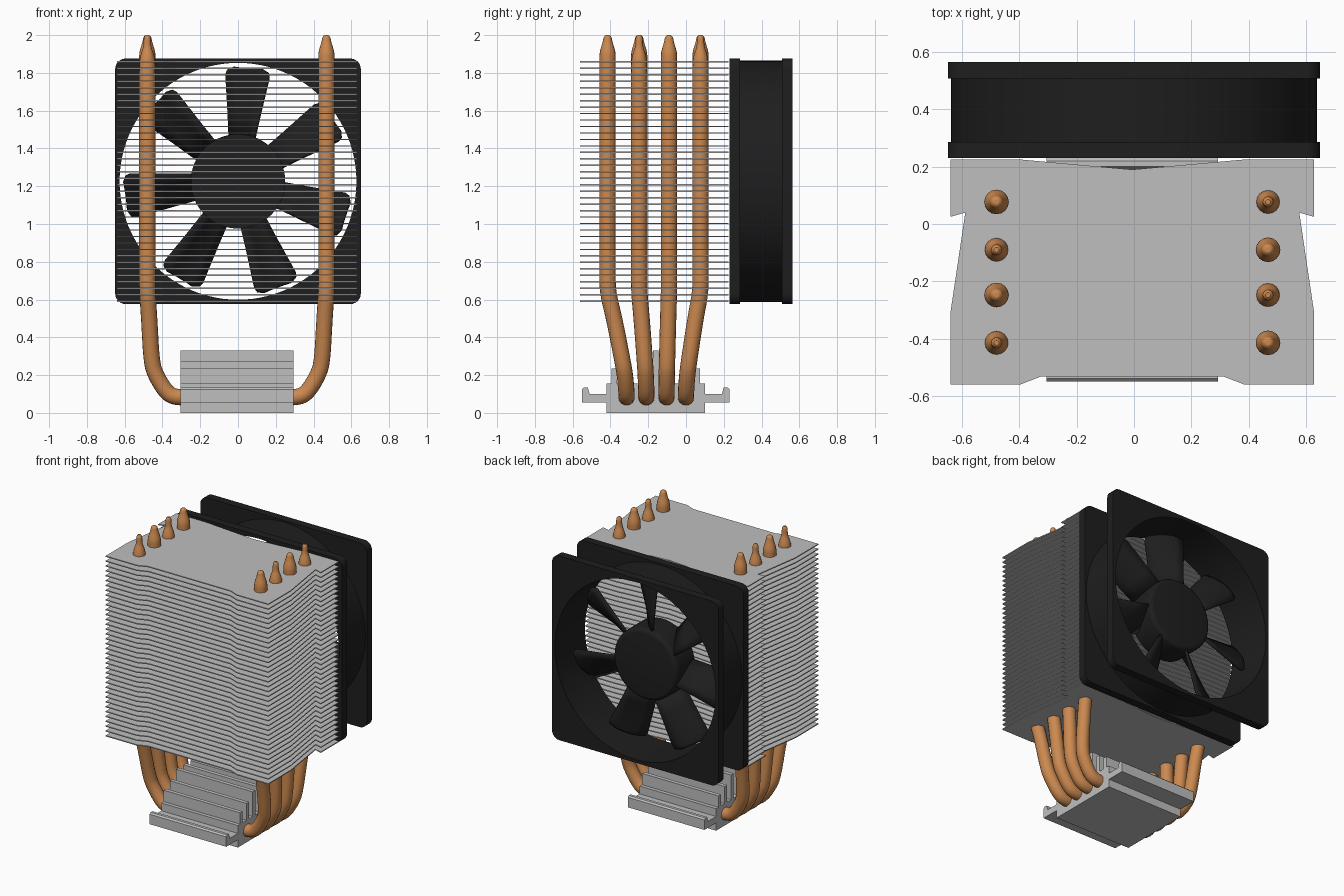
import bpy, bmesh, math
from mathutils import Matrix, Vector

if "Cube" in bpy.data.objects:
    bpy.data.objects.remove(bpy.data.objects["Cube"], do_unlink=True)


def material(name, rgb):
    m = bpy.data.materials.new(name)
    m.use_nodes = True
    m.diffuse_color = (*rgb, 1)
    m.node_tree.nodes["Principled BSDF"].inputs["Base Color"].default_value = (*rgb, 1)
    return m


ALUMINIUM = material("aluminium grey", (0.52, 0.52, 0.52))
COPPER = material("copper", (0.60, 0.25, 0.08))
BLACK = material("black plastic", (0.013, 0.013, 0.013))

MID_X = -0.006      # centre of the heat sink
FAN_Z = 1.226       # centre of the fan


def finish(bm, name, mat, smooth=False):
    bmesh.ops.recalc_face_normals(bm, faces=bm.faces)
    mesh = bpy.data.meshes.new(name)
    bm.to_mesh(mesh)
    bm.free()
    mesh.materials.append(mat)
    ob = bpy.data.objects.new(name, mesh)
    bpy.context.collection.objects.link(ob)
    if smooth:
        smooth_shade(ob)
    return ob


def smooth_shade(ob):
    bpy.ops.object.select_all(action='DESELECT')
    bpy.context.view_layer.objects.active = ob
    ob.select_set(True)
    bpy.ops.object.shade_smooth_by_angle(angle=math.radians(35))


def prism(name, mat, loops, axis, start, end, smooth=False):
    """Extrude an outline (and optional hole) along an axis."""
    bm = bmesh.new()
    edges = []
    for loop in loops:
        vs = []
        for p in loop:
            co = list(p)
            co.insert(axis, start)
            vs.append(bm.verts.new(co))
        if len(loops) == 1:
            bm.faces.new(vs)
        else:
            edges += [bm.edges.new((v, vs[i - 1])) for i, v in enumerate(vs)]
    if edges:
        bmesh.ops.triangle_fill(bm, edges=edges, use_beauty=True)
    out = bmesh.ops.extrude_face_region(bm, geom=bm.faces[:])
    move = Vector()
    move[axis] = end - start
    bmesh.ops.translate(bm, vec=move,
                        verts=[g for g in out["geom"] if isinstance(g, bmesh.types.BMVert)])
    return finish(bm, name, mat, smooth)


def circle(radius, n=96):
    return [(radius * math.cos(math.tau * i / n), FAN_Z + radius * math.sin(math.tau * i / n))
            for i in range(n)]


def rounded_square(half, r, steps=6):
    pts = []
    for q in range(4):
        mid = math.pi / 4 + q * math.pi / 2
        cx = math.copysign(half - r, math.cos(mid))
        cz = math.copysign(half - r, math.sin(mid))
        for i in range(steps + 1):
            a = (q + i / steps) * math.pi / 2
            pts.append((cx + r * math.cos(a), FAN_Z + cz + r * math.sin(a)))
    return pts


# Stack of cooling fins, half outline mirrored
half = [(0, 0.19), (0.39, 0.225), (0.635, 0.225), (0.635, 0.025), (0.583, 0.04),
        (0.635, -0.31), (0.635, -0.56), (0.39, -0.56), (0.32, -0.533)]
outline = [(MID_X + x, y) for x, y in half] + [(MID_X - x, y) for x, y in reversed(half[1:])]
fins = prism("cooling_fins", ALUMINIUM, [outline], 2, 0.588, 0.595)
FIN_COUNT = 38
arr = fins.modifiers.new("stack", 'ARRAY')
arr.count = FIN_COUNT
arr.use_relative_offset = False
arr.use_constant_offset = True
arr.constant_offset_displace = (0, 0, 1.267 / (FIN_COUNT - 1))

# Finned base block with clip ledges, half profile mirrored about its middle
BASE_Y = -0.16
right = [(0.26, 0), (0.26, 0.055), (0.39, 0.055), (0.39, 0.125), (0.38, 0.135),
         (0.36, 0.135), (0.35, 0.1), (0.26, 0.1), (0.26, 0.155)]
for y, top in ((0.22, 0.235), (0.15, 0.275), (0.08, 0.33)):
    right += [(y + 0.014, 0.155), (y + 0.014, top), (y - 0.014, top), (y - 0.014, 0.155)]
right += [(0.014, 0.155), (0.014, 0.33)]
profile = [(BASE_Y + y, z) for y, z in right] + [(BASE_Y - y, z) for y, z in reversed(right)]
prism("base_block", ALUMINIUM, [profile], 0, MID_X - 0.299, MID_X + 0.299)

# U-shaped heat pipes with crimped tips in two alternating kinds
FAT_TIP = [(2.0, 0.2), (1.995, 0.48), (1.965, 0.58), (1.91, 1), (1.87, 1)]
THIN_TIP = [(2.0, 0.2), (1.995, 0.45), (1.94, 0.45), (1.90, 0.8), (1.86, 1)]
BEND = [(0.474, 1.7, 0), (0.474, 0.75, 0), (0.474, 0.64, 0), (0.464, 0.5, 0.35),
        (0.452, 0.27, 0.8), (0.43, 0.2, 0.92), (0.375, 0.11, 1), (0.33, 0.083, 1), (0.25, 0.083, 1)]


def pipe_side(side, tip, top_y, low_y):
    pts = [(MID_X + side * 0.474, top_y, z, r) for z, r in tip]
    pts += [(MID_X + side * x, top_y + (low_y - top_y) * t, z, 1) for x, z, t in BEND]
    return pts


for i, (top_y, low_y) in enumerate(((-0.415, -0.315), (-0.248, -0.21),
                                    (-0.09, -0.103), (0.077, 0.0))):
    tips = (THIN_TIP, FAT_TIP) if i % 2 == 0 else (FAT_TIP, THIN_TIP)
    path = pipe_side(-1, tips[0], top_y, low_y) + pipe_side(1, tips[1], top_y, low_y)[::-1]
    curve = bpy.data.curves.new("heat_pipe", 'CURVE')
    curve.dimensions = '3D'
    curve.bevel_depth = 0.043
    curve.bevel_resolution = 6
    curve.use_fill_caps = True
    spline = curve.splines.new('NURBS')
    spline.points.add(len(path) - 1)
    for p, (x, y, z, r) in zip(spline.points, path):
        p.co = (x, y, z, 1)
        p.radius = r
    spline.order_u = 3
    spline.use_endpoint_u = True
    spline.resolution_u = 6
    curve.materials.append(COPPER)
    pipe = bpy.data.objects.new("heat_pipe_%d" % (i + 1), curve)
    bpy.context.collection.objects.link(pipe)
    bpy.ops.object.select_all(action='DESELECT')
    bpy.context.view_layer.objects.active = pipe
    pipe.select_set(True)
    bpy.ops.object.convert(target='MESH')
    smooth_shade(bpy.context.view_layer.objects.active)

# Fan frame: two square flanges joined by a round duct
for name, y in (("inner_fan_flange", 0.23), ("outer_fan_flange", 0.508)):
    prism(name, BLACK, [rounded_square(0.65, 0.055), circle(0.627)], 1, y, y + 0.057, True)
prism("fan_duct", BLACK, [circle(0.639), circle(0.627)], 1, 0.28, 0.515, True)

# Fan hub with a bevelled rim
bm = bmesh.new()
bmesh.ops.create_cone(bm, cap_ends=True, segments=64, radius1=0.25, radius2=0.25, depth=0.2,
                      matrix=Matrix.Translation((0, 0.36, FAN_Z)) @ Matrix.Rotation(math.pi / 2, 4, 'X'))
rim = [e for e in bm.edges if all(v.co.y > 0.4 for v in e.verts)]
bmesh.ops.bevel(bm, geom=rim, offset=0.03, segments=4, profile=0.5, affect='EDGES')
finish(bm, "fan_hub", BLACK, True)

# Twisted fan blades: radius, width, depth of each section
SECTIONS = [(0.22, 0.13, 0.17), (0.35, 0.165, 0.15), (0.48, 0.205, 0.13), (0.56, 0.23, 0.115),
            (0.585, 0.215, 0.107), (0.6, 0.15, 0.075)]
bm = bmesh.new()
for k in range(7):
    turn = Matrix.Rotation(math.radians(5) + k * math.tau / 7, 3, 'Y')
    rows = []
    for r, w, d in SECTIONS:
        row = []
        for s in (-0.5, -0.25, 0, 0.25, 0.5):
            co = turn @ Vector((s * w, -s * d + 0.02 * (1 - 4 * s * s), r))
            row.append(bm.verts.new(co + Vector((0, 0.355, FAN_Z))))
        rows.append(row)
    for a, b in zip(rows, rows[1:]):
        for j in range(4):
            bm.faces.new((a[j], a[j + 1], b[j + 1], b[j]))
blades = finish(bm, "fan_blades", BLACK, True)
thick = blades.modifiers.new("thickness", 'SOLIDIFY')
thick.thickness = 0.016
thick.offset = 0
